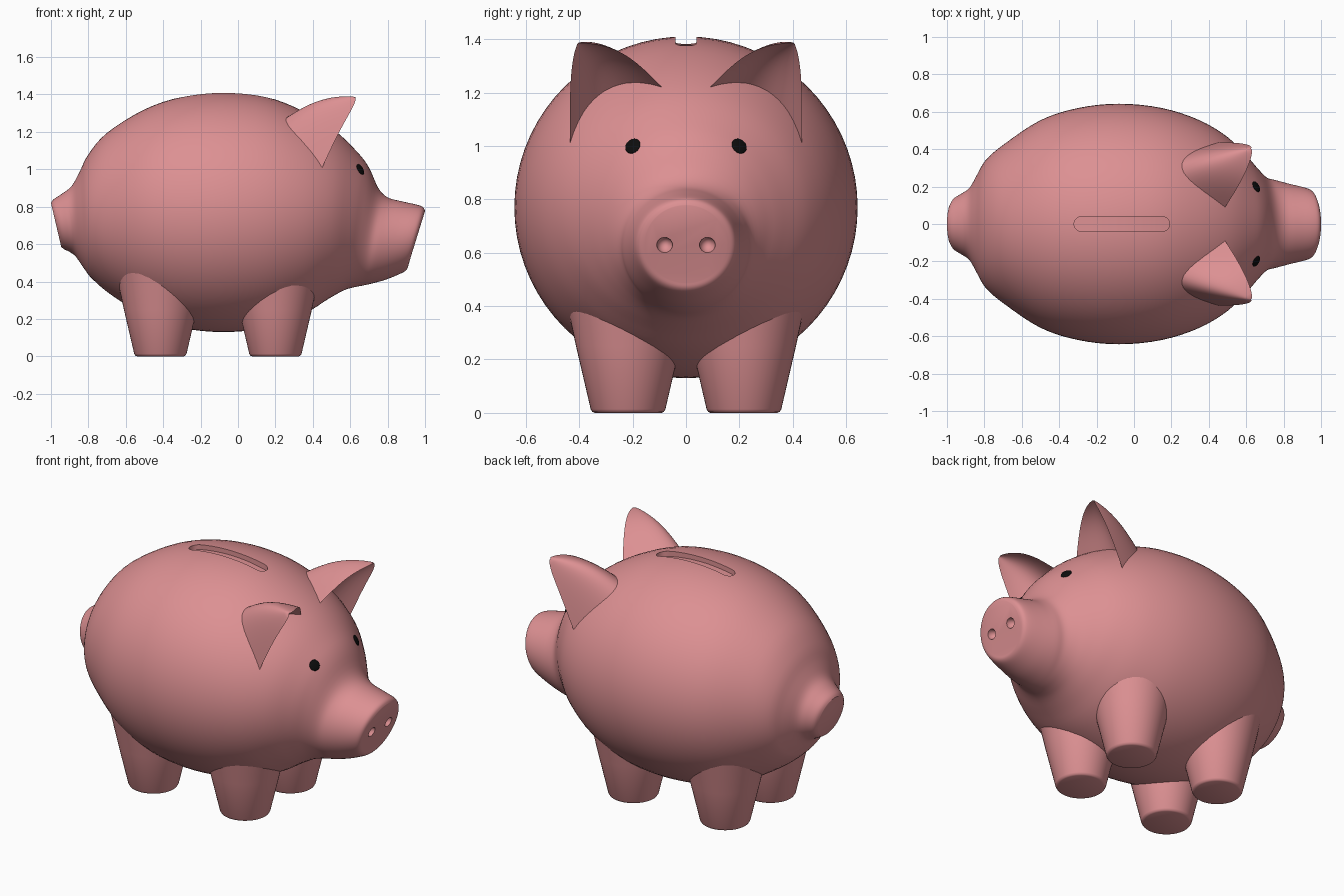
import bpy, bmesh, math
from mathutils import Vector

if "Cube" in bpy.data.objects:
    bpy.data.objects.remove(bpy.data.objects["Cube"])


def material(name, rgb):
    m = bpy.data.materials.new(name)
    m.diffuse_color = (*rgb, 1)
    m.use_nodes = True
    m.node_tree.nodes["Principled BSDF"].inputs["Base Color"].default_value = m.diffuse_color
    return m


PINK = material("pink glaze", (0.72, 0.28, 0.29))
BLACK = material("black", (0.004, 0.004, 0.004))


def loft(name, rings, mat=PINK):
    """Skin a list of closed rings and cap both ends."""
    bm = bmesh.new()
    vs = [[bm.verts.new(p) for p in r] for r in rings]
    n = len(rings[0])
    for a, b in zip(vs, vs[1:]):
        for i in range(n):
            j = (i + 1) % n
            bm.faces.new((a[i], a[j], b[j], b[i]))
    bm.faces.new(vs[0][::-1])
    bm.faces.new(vs[-1])
    bmesh.ops.recalc_face_normals(bm, faces=bm.faces)
    me = bpy.data.meshes.new(name)
    bm.to_mesh(me)
    bm.free()
    ob = bpy.data.objects.new(name, me)
    bpy.context.collection.objects.link(ob)
    me.materials.append(mat)
    return ob


def smooth(ob, angle=40):
    bpy.ops.object.select_all(action='DESELECT')
    ob.select_set(True)
    bpy.context.view_layer.objects.active = ob
    bpy.ops.object.shade_smooth_by_angle(angle=math.radians(angle))


def cut(ob, cutter):
    cutter.hide_render = True
    mod = ob.modifiers.new("cut", 'BOOLEAN')
    mod.operation, mod.solver, mod.object = 'DIFFERENCE', 'EXACT', cutter
    bpy.context.view_layer.objects.active = ob
    bpy.ops.object.modifier_apply(modifier=mod.name)
    bpy.data.objects.remove(cutter)


def spline(pts, sub):
    """Catmull-Rom through tuples of any size."""
    P = [Vector(p) for p in pts]
    P = [P[0]] + P + [P[-1]]
    out = []
    for a, b, c, d in zip(P, P[1:], P[2:], P[3:]):
        for k in range(sub):
            t = k / sub
            out.append(0.5 * (2 * b + (c - a) * t + (2 * a - 5 * b + 4 * c - d) * t ** 2
                              + (3 * b - a - 3 * c + d) * t ** 3))
    return out + [P[-1]]


def ellipsoid(name, loc, normal, size, mat):
    bpy.ops.mesh.primitive_uv_sphere_add(segments=24, ring_count=12, location=loc)
    ob = bpy.context.object
    ob.name = name
    ob.scale = size
    ob.rotation_euler = Vector(normal).to_track_quat('Z', 'Y').to_euler()
    ob.data.materials.append(mat)
    return ob


# Body with tail stub and snout: stations of top x, top z, bottom x, bottom z, half width
stations = [
    (-1.0, .82, -.945, .585, .115), (-.985, .84, -.93, .573, .14), (-.94, .87, -.895, .555, .165),
    (-.89, .91, -.865, .53, .195), (-.85, .98, -.82, .465, .27), (-.80, 1.08, -.78, .415, .345),
    (-.70, 1.195, -.68, .33, .43), (-.50, 1.32, -.5, .22, .555), (-.30, 1.387, -.3, .152, .62),
    (-.08, 1.41, -.08, .13, .643), (.15, 1.387, .15, .152, .62), (.35, 1.31, .35, .225, .555),
    (.52, 1.205, .48, .305, .465), (.64, 1.09, .56, .35, .365), (.70, 1.01, .61, .367, .30),
    (.75, .90, .66, .377, .25), (.80, .85, .71, .388, .235), (.87, .83, .79, .41, .215),
    (.96, .81, .875, .445, .193), (.99, .797, .903, .465, .177), (1.0, .777, .91, .487, .153)]
N = 72
rings = []
for s in spline(stations, 4):
    top, bot = Vector((s[0], 0, s[1])), Vector((s[2], 0, s[3]))
    mid, half = (top + bot) / 2, (top - bot) / 2
    rings.append([mid + half * math.cos(a) + Vector((0, s[4] * math.sin(a), 0))
                  for a in (2 * math.pi * i / N for i in range(N))])
body = loft("body", rings)
bpy.context.view_layer.update()

# Eyes sit on the body surface
for side, label in ((1, "left"), (-1, "right")):
    _, loc, nor, _ = body.closest_point_on_mesh((.655, side * .2, 1.0))
    smooth(ellipsoid(label + "_eye", loc, nor, (.031, .031, .008), BLACK))

# Coin slot, its floor following the back
slot = []
for i in range(41):
    d = -.255 * math.cos(math.pi * i / 40)
    over = min(max(abs(d) - .215, 0) / .04, .99)
    w, x = .04 * math.sqrt(1 - over ** 2), d - .065
    floor = 1.38 - .5 * (x + .08) ** 2
    slot.append([(x, -w, floor), (x, w, floor), (x, w, 1.5), (x, -w, 1.5)])
cut(body, loft("slot_cutter", slot))

# Nostrils
for side in (1, -1):
    cut(body, ellipsoid("nostril_cutter", (.957, side * .08, .628), (.96, 0, -.28),
                        (.03, .03, .04), PINK))
smooth(body)

# Legs: flared stubs
leg_profile = [(0, .125), (.004, .134), (.014, .14), (.25, .195), (.5, .25)]
for x, end in ((.2, "front"), (-.415, "rear")):
    for side, label in ((1, "left"), (-1, "right")):
        smooth(loft(f"{end}_{label}_leg", [
            [(x + r * math.cos(2 * math.pi * i / 48),
              side * .217 + r * math.sin(2 * math.pi * i / 48), z) for i in range(48)]
            for z, r in leg_profile]), 50)


# Ears: crescent section tapering to a blunt tip, hollow side forward
def bezier(a, b, c, n):
    return [a * (1 - t) ** 2 + b * 2 * t * (1 - t) + c * t * t for t in (i / n for i in range(n))]


inner, outer = Vector((.50, .11, 1.24)), Vector((.46, .435, 1.03))
back, fold = Vector((-.016, .331, 1.367)), Vector((.26, .33, 1.27))
section = bezier(inner, back, outer, 20) + bezier(outer, fold, inner, 14)
centre, tip = Vector((.37, .30, 1.19)), Vector((.63, .405, 1.385))
for side, label in ((1, "left"), (-1, "right")):
    rings = []
    for t in [-.15 + 1.135 * i / 18 for i in range(19)]:
        c = centre.lerp(tip, t) + Vector((0, 0, .03 * math.sin(math.pi * t)))
        ring = [c + (p - centre) * (1 - t) ** .75 for p in section]
        rings.append([(p.x, side * p.y, p.z) for p in ring])
    smooth(loft(label + "_ear", rings), 50)
